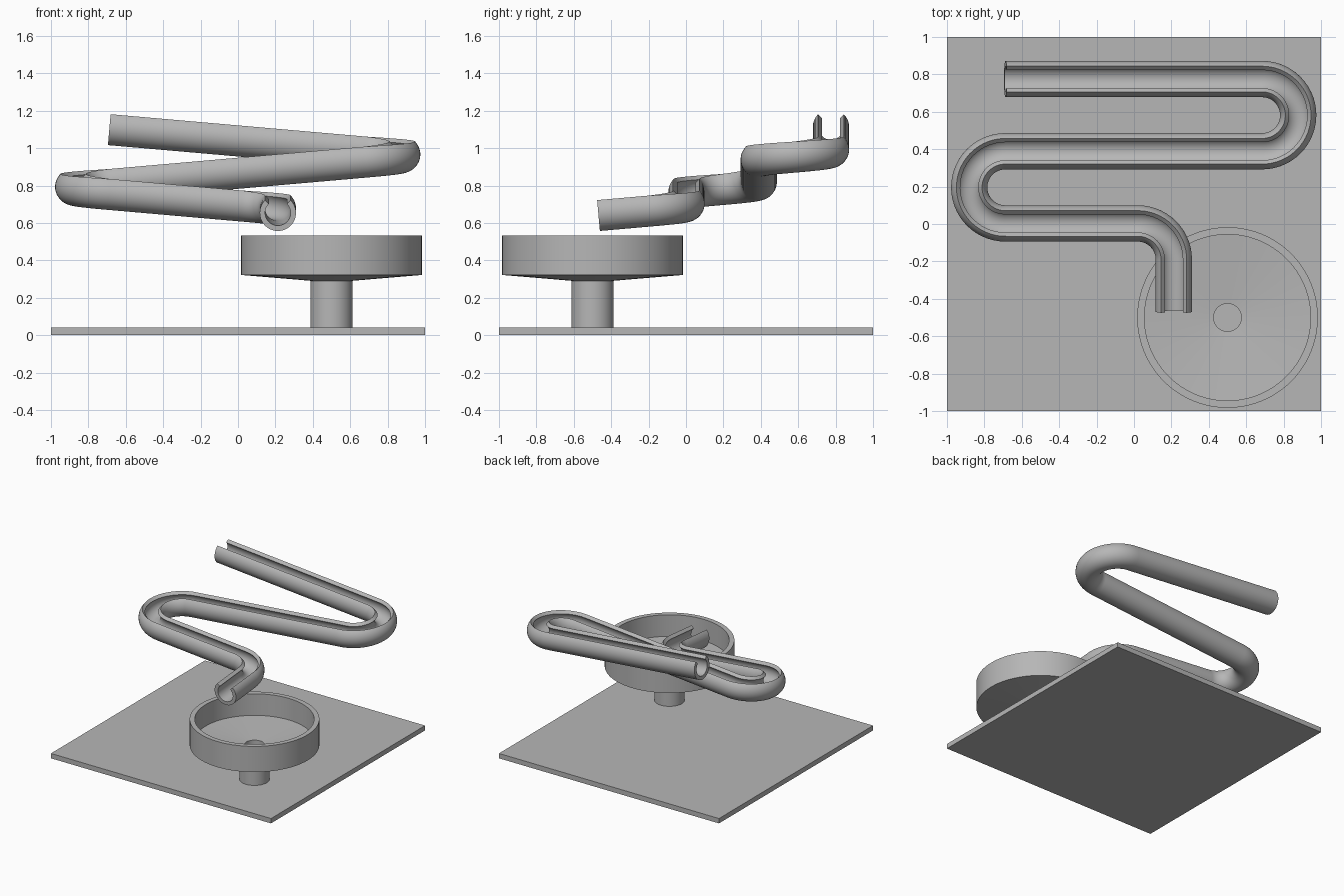
import bpy, bmesh
from math import sin, cos, pi, radians, tan
from mathutils import Vector, Matrix

cube = bpy.data.objects.get("Cube")
if cube:
    bpy.data.objects.remove(cube, do_unlink=True)

grey = bpy.data.materials.new("plain grey")
grey.use_nodes = True
grey.diffuse_color = (0.47, 0.47, 0.47, 1)
grey.node_tree.nodes["Principled BSDF"].inputs["Base Color"].default_value = grey.diffuse_color


def finish(name, bm, smooth=True):
    """Turn a bmesh into a named, shaded object."""
    bmesh.ops.recalc_face_normals(bm, faces=bm.faces)
    mesh = bpy.data.meshes.new(name)
    bm.to_mesh(mesh)
    bm.free()
    mesh.materials.append(grey)
    obj = bpy.data.objects.new(name, mesh)
    bpy.context.collection.objects.link(obj)
    if smooth:
        bpy.ops.object.select_all(action='DESELECT')
        bpy.context.view_layer.objects.active = obj
        obj.select_set(True)
        # Below the shallow funnel angles, so every true corner stays crisp
        bpy.ops.object.shade_smooth_by_angle(angle=radians(25))
    return obj


def skin(name, rings, looped):
    """Join closed cross-sections into a solid."""
    bm = bmesh.new()
    loops = [[bm.verts.new(p) for p in ring] for ring in rings]
    pairs = list(zip(loops, loops[1:]))
    if looped:
        pairs.append((loops[-1], loops[0]))
    for a, b in pairs:
        n = len(a)
        for i in range(n):
            j = (i + 1) % n
            bm.faces.new((a[i], a[j], b[j], b[i]))
    if not looped:
        # End walls of the C section, outer arc paired with inner arc
        for ring in (loops[0], loops[-1]):
            n = len(ring)
            for i in range(n // 2 - 1):
                bm.faces.new((ring[i], ring[i + 1], ring[n - 2 - i], ring[n - 1 - i]))
    return finish(name, bm)


# Base plate
PLATE = 0.04
bm = bmesh.new()
bmesh.ops.create_cube(bm, size=1, matrix=Matrix.Translation((0, 0, PLATE / 2))
                      @ Matrix.Diagonal((2, 2, PLATE, 1)))
finish("base_plate", bm, smooth=False)

# Catch bowl with funnel floor and hollow stem
profile = [(0.113, PLATE), (0.113, 0.291), (0.483, 0.322), (0.483, 0.533),
           (0.444, 0.533), (0.444, 0.356), (0.074, 0.325), (0.074, PLATE)]
SIDES = 96
turns = [2 * pi * k / SIDES for k in range(SIDES)]
skin("catch_bowl", [[(0.5 + r * cos(a), -0.5 + r * sin(a), z) for r, z in profile]
                    for a in turns], looped=True)

# Plan of the winding chute: straight runs joined by level-plan arcs
BEND = 0.193
STEPS = 28


def arc(cx, cy, start, end):
    n = round(STEPS * abs(end - start) / pi)
    plan = []
    for k in range(n + 1):
        a = start + (end - start) * k / n
        s = 1 if end > start else -1
        plan.append((Vector((cx + BEND * cos(a), cy + BEND * sin(a), 0)),
                     Vector((-s * sin(a), s * cos(a), 0))))
    return plan


y1 = 0.775
y2, y3 = y1 - 2 * BEND, y1 - 4 * BEND
plan = [(Vector((-0.687, y1, 0)), Vector((1, 0, 0)))]
plan += arc(0.685, y1 - BEND, pi / 2, -pi / 2)
plan += arc(-0.688, y2 - BEND, pi / 2, 3 * pi / 2)
plan += arc(0.02, y3 - BEND, pi / 2, 0)
plan.append((Vector((0.02 + BEND, -0.469, 0)), Vector((0, -1, 0))))

# C-shaped section, open upward by a quarter turn
OUTER, INNER, ARC = 0.097, 0.068, 36
angles = [radians(135 + 270 * k / ARC) for k in range(ARC + 1)]
section = [(OUTER * cos(a), OUTER * sin(a)) for a in angles]
section += [(INNER * cos(a), INNER * sin(a)) for a in reversed(angles)]

# Sweep it downhill at a steady slope
slope = tan(radians(5))
rings, z, last = [], 1.113, plan[0][0]
for point, heading in plan:
    z -= slope * (point - last).length
    last = point
    tangent = Vector((heading.x, heading.y, -slope)).normalized()
    side = heading.cross(Vector((0, 0, 1)))
    up = side.cross(tangent)
    centre = point + Vector((0, 0, z))
    rings.append([centre + side * u + up * v for u, v in section])
skin("winding_chute", rings, looped=False)
